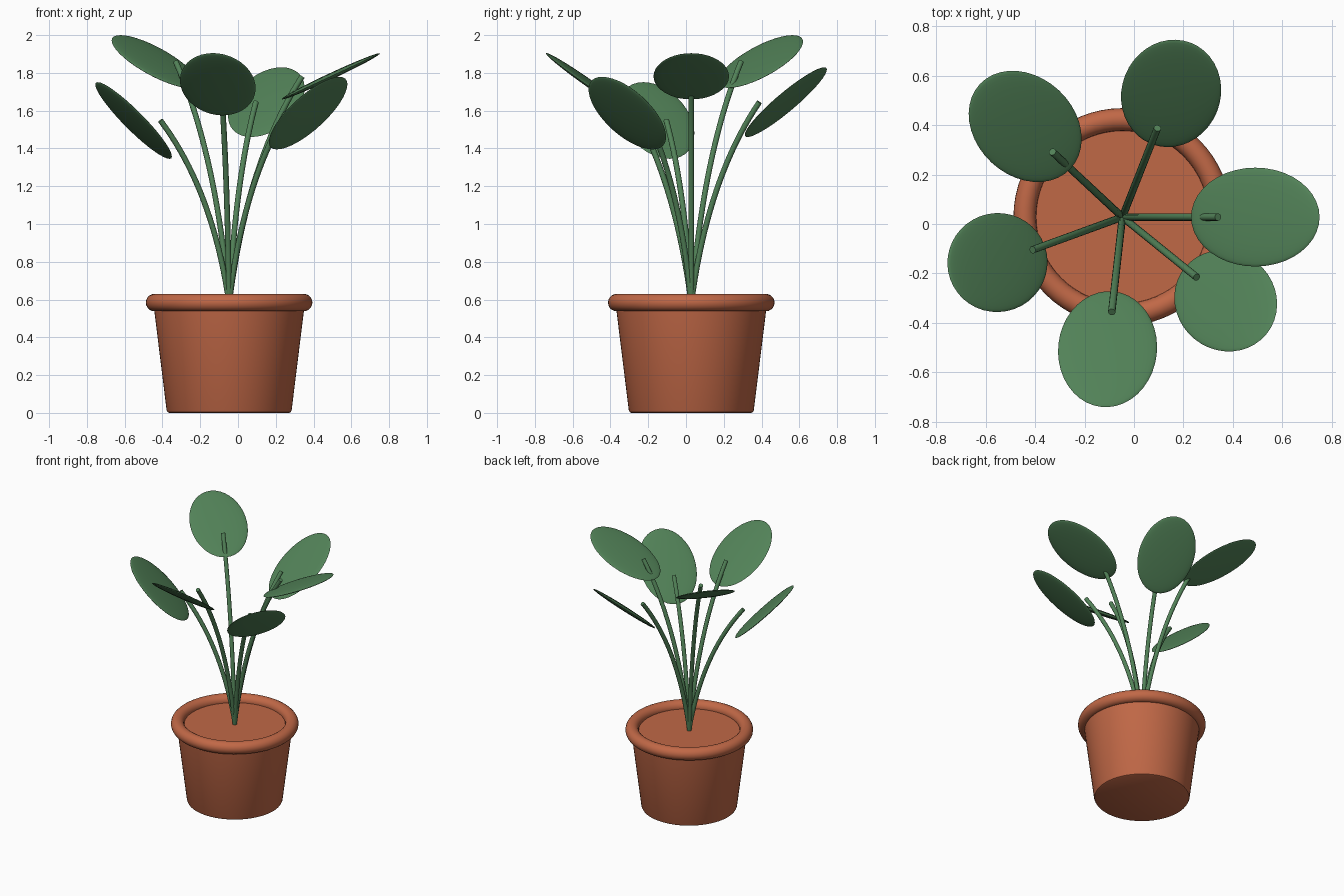
import bpy
import bmesh
from math import radians, cos, sin, pi
from mathutils import Vector, Matrix

if "Cube" in bpy.data.objects:
    bpy.data.objects.remove(bpy.data.objects["Cube"], do_unlink=True)

CENTER = Vector((-0.047, 0.028, 0))
SOIL_Z = 0.58


def material(name, rgb):
    mat = bpy.data.materials.new(name)
    mat.use_nodes = True
    mat.diffuse_color = (*rgb, 1)
    mat.node_tree.nodes["Principled BSDF"].inputs["Base Color"].default_value = (*rgb, 1)
    return mat


terracotta = material("terracotta", (0.53, 0.138, 0.062))
leaf_green = material("leaf green", (0.085, 0.225, 0.098))


def finish(bm, name, mat, angle=35):
    bmesh.ops.recalc_face_normals(bm, faces=bm.faces)
    mesh = bpy.data.meshes.new(name)
    bm.to_mesh(mesh)
    bm.free()
    mesh.materials.append(mat)
    obj = bpy.data.objects.new(name, mesh)
    bpy.context.collection.objects.link(obj)
    bpy.ops.object.select_all(action="DESELECT")
    obj.select_set(True)
    bpy.context.view_layer.objects.active = obj
    bpy.ops.object.shade_smooth_by_angle(angle=radians(angle))
    return obj


def bridge(bm, a, b):
    for i in range(len(a)):
        j = (i + 1) % len(a)
        bm.faces.new((a[i], a[j], b[j], b[i]))


def ring(bm, center, u, v, radius, sides):
    return [bm.verts.new(center + radius * (u * cos(2 * pi * i / sides) + v * sin(2 * pi * i / sides)))
            for i in range(sides)]


X, Y, Z = Vector((1, 0, 0)), Vector((0, 1, 0)), Vector((0, 0, 1))

# Tapered pot body, closed at soil level
bm = bmesh.new()
profile = [(0.318, 0), (0.326, 0.004), (0.331, 0.014), (0.401, SOIL_Z)]
rings = [ring(bm, CENTER + Z * z, X, Y, r, 64) for r, z in profile]
for a, b in zip(rings, rings[1:]):
    bridge(bm, a, b)
bm.faces.new(rings[0])
bm.faces.new(rings[-1])
finish(bm, "pot_body", terracotta)

# Rounded rim
bpy.ops.mesh.primitive_torus_add(major_radius=0.395, minor_radius=0.046, major_segments=64,
                                 minor_segments=20, location=CENTER + Z * 0.584)
rim = bpy.context.object
rim.name = "pot_rim"
rim.data.materials.append(terracotta)
bpy.ops.object.shade_smooth_by_angle(angle=radians(60))


def add_stem(name, heading, height):
    """Sweep a round tube along a curve bending outward in one vertical plane."""
    out = Vector((cos(heading), sin(heading), 0))
    side = Z.cross(out)
    start = CENTER + Z * SOIL_Z
    bend = start + out * 0.092 + Z * 0.62 * (height - SOIL_Z)
    tip = CENTER + out * 0.387 + Z * height
    bm = bmesh.new()
    rings = []
    steps = 20
    for k in range(steps + 1):
        t = k / steps
        point = start * (1 - t) ** 2 + bend * 2 * t * (1 - t) + tip * t * t
        along = ((bend - start) * (1 - t) + (tip - bend) * t).normalized()
        rings.append(ring(bm, point, side, along.cross(side), 0.015, 12))
    for a, b in zip(rings, rings[1:]):
        bridge(bm, a, b)
    bm.faces.new(rings[0])
    bm.faces.new(rings[-1])
    finish(bm, name, leaf_green, 45)


def add_leaf(name, heading, height, tilt):
    """Flattened oval pad, rising away from the middle of the plant."""
    bm = bmesh.new()
    bmesh.ops.create_uvsphere(bm, u_segments=40, v_segments=20, radius=1)
    place = (Matrix.Translation(CENTER + Z * height)
             @ Matrix.Rotation(heading, 4, "Z")
             @ Matrix.Translation(X * 0.538)
             @ Matrix.Rotation(-tilt, 4, "Y")
             @ Matrix.Diagonal((0.287, 0.2, 0.017, 1)))
    bmesh.ops.transform(bm, matrix=place, verts=bm.verts)
    finish(bm, name, leaf_green, 60)


# Heading, height and tilt of each leaf
leaves = [(0, 1.782, 25), (68.5, 1.645, 40), (137, 1.86, 29),
          (200, 1.548, 45), (263.6, 1.74, 35), (321, 1.587, 42)]
for n, (heading, height, tilt) in enumerate(leaves, 1):
    add_stem(f"stem_{n}", radians(heading), height)
    add_leaf(f"leaf_{n}", radians(heading), height, radians(tilt))
